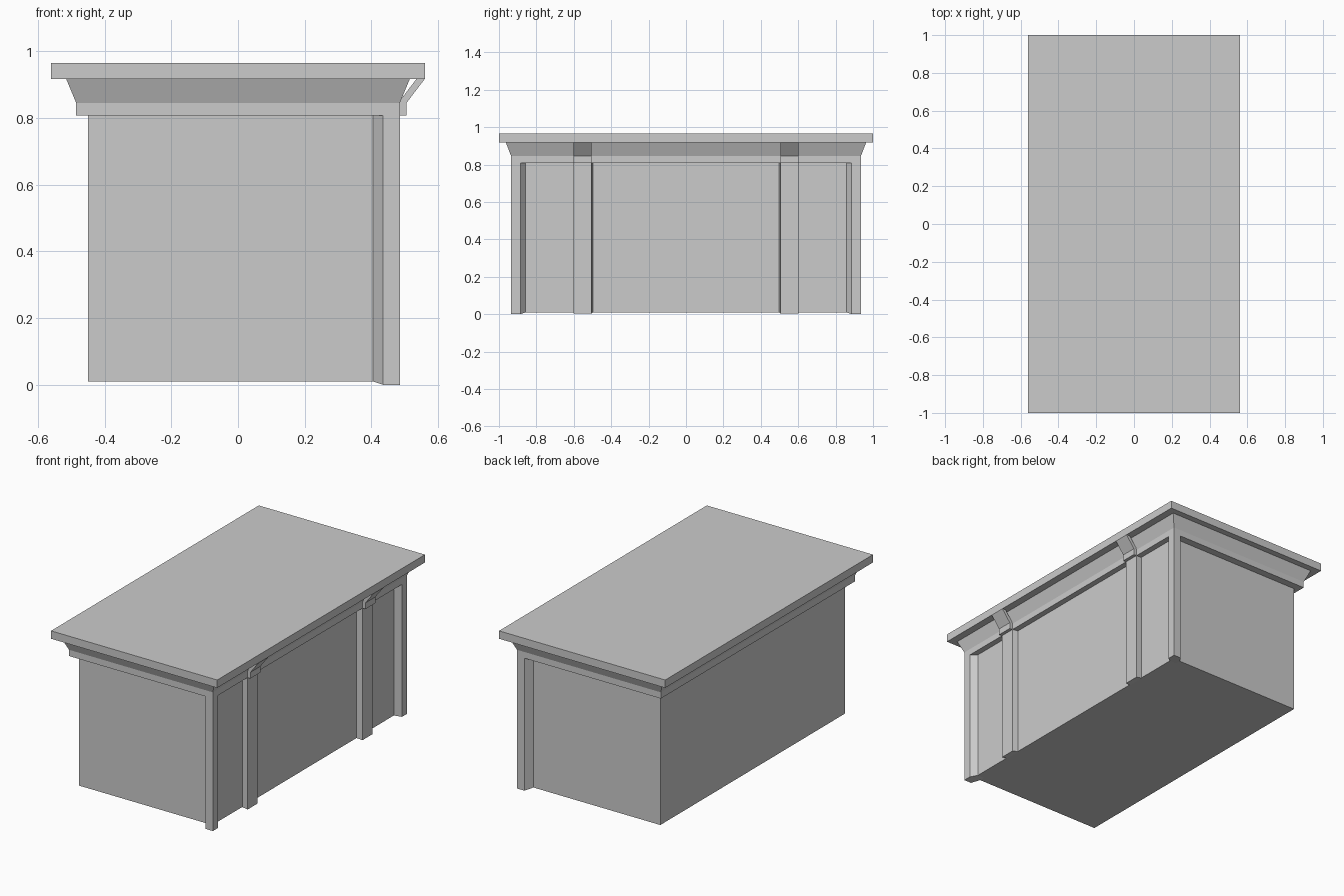
import bpy, bmesh

if "Cube" in bpy.data.objects:
    bpy.data.objects.remove(bpy.data.objects["Cube"])


def make_object(name, rings, mirror_y=False):
    """Closed solid lofted through equal-length rings of points."""
    bm = bmesh.new()
    loops = [[bm.verts.new(p) for p in ring] for ring in rings]
    n = len(loops[0])
    bm.faces.new(loops[0])
    bm.faces.new(loops[-1])
    for a, b in zip(loops, loops[1:]):
        for i in range(n):
            j = (i + 1) % n
            bm.faces.new((a[i], a[j], b[j], b[i]))
    bmesh.ops.recalc_face_normals(bm, faces=bm.faces)
    mesh = bpy.data.meshes.new(name)
    bm.to_mesh(mesh)
    bm.free()
    obj = bpy.data.objects.new(name, mesh)
    bpy.context.collection.objects.link(obj)
    if mirror_y:
        mod = obj.modifiers.new("Mirror", 'MIRROR')
        mod.use_axis = (False, True, False)
        mod.use_mirror_merge = False
    return obj


def rect(hx, hy, z):
    return [(-hx, -hy, z), (hx, -hy, z), (hx, hy, z), (-hx, hy, z)]


BASE, FRIEZE, CROWN, SLAB, TOP = 0.01, 0.807, 0.845, 0.917, 0.965

# Main body, flared cornice and counter top
make_object("cabinet_body", [rect(0.45, 0.89, BASE), rect(0.45, 0.89, FRIEZE)])
make_object("cornice", [rect(0.485, 0.935, FRIEZE), rect(0.485, 0.935, CROWN),
                        rect(0.515, 0.963, SLAB)])
make_object("counter_top", [rect(0.56, 1.0, SLAB), rect(0.56, 1.0, TOP)])

# Chamfered corner posts on the right side, dipping to the floor
post = [(0.485, 0.935, 0), (0.435, 0.935, 0), (0.405, 0.89, BASE),
        (0.405, 0.857, BASE), (0.45, 0.857, BASE), (0.485, 0.886, 0)]
make_object("corner_post", [post, [(x, y, FRIEZE) for x, y, z in post]], True)

# Pilasters, bevelled on the inner edge
pilaster = [(0.445, 0.601), (0.485, 0.601), (0.485, 0.506), (0.445, 0.497)]
bottom = [(x, y, 0.003 if x > 0.45 else BASE) for x, y in pilaster]
make_object("pilaster", [bottom, [(x, y, FRIEZE) for x, y in pilaster]], True)

# Slanted brackets from the frieze out to the counter edge
profile = [(0.48, FRIEZE), (0.505, FRIEZE), (0.505, CROWN), (0.56, SLAB),
           (0.535, SLAB), (0.48, CROWN)]
make_object("bracket", [[(x, y, z) for x, z in profile] for y in (0.506, 0.601)], True)
